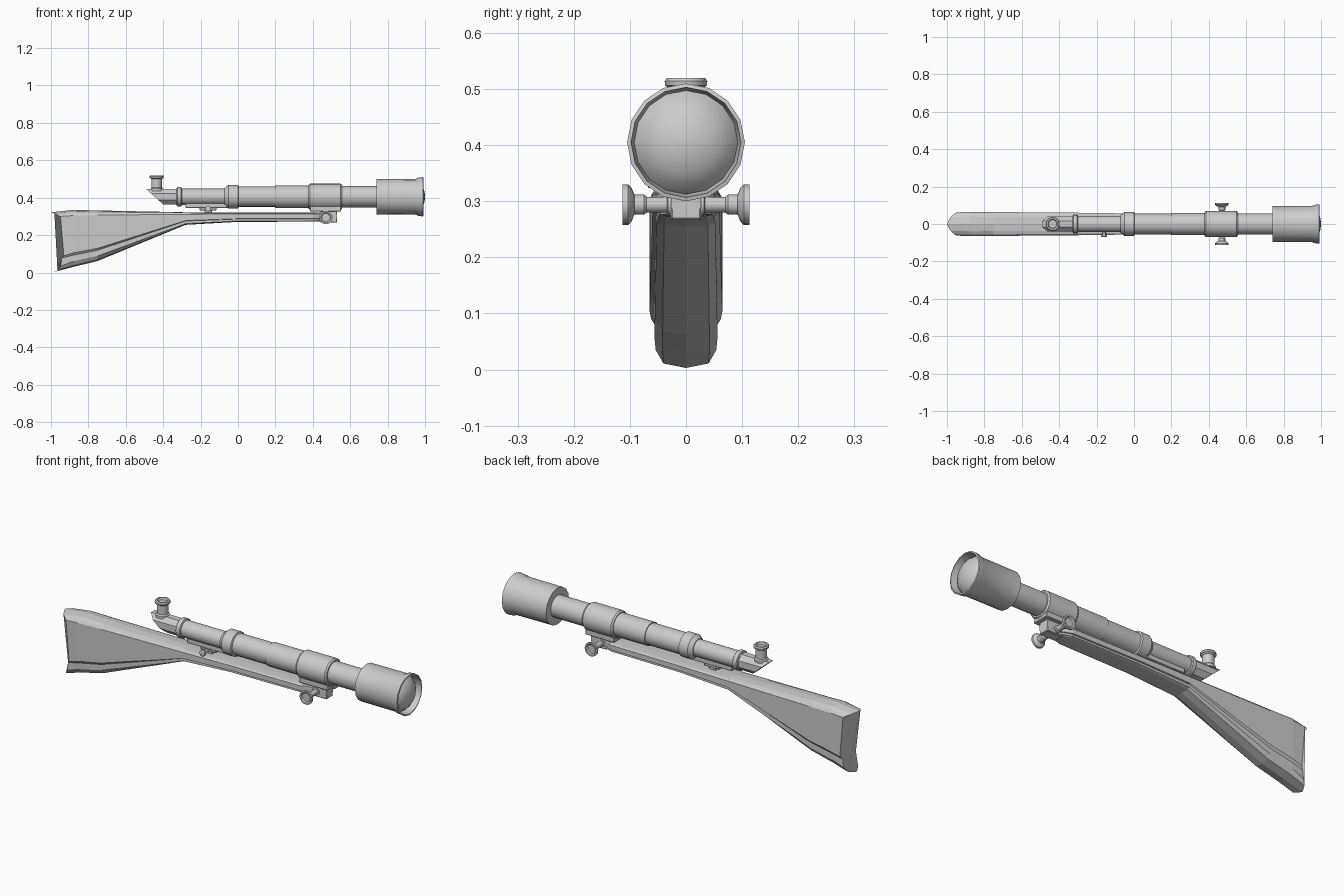
import bpy, bmesh
from math import cos, sin, pi, radians
from mathutils import Vector, Matrix

if "Cube" in bpy.data.objects:
    bpy.data.objects.remove(bpy.data.objects["Cube"])

SCOPE_Z = 0.405


def finish(name, bm, smooth=True):
    bmesh.ops.recalc_face_normals(bm, faces=bm.faces)
    me = bpy.data.meshes.new(name)
    bm.to_mesh(me)
    bm.free()
    ob = bpy.data.objects.new(name, me)
    bpy.context.collection.objects.link(ob)
    if smooth:
        bpy.ops.object.select_all(action='DESELECT')
        ob.select_set(True)
        bpy.context.view_layer.objects.active = ob
        bpy.ops.object.shade_smooth_by_angle(angle=radians(30))
    return ob


def loft(bm, rings, caps=True):
    rows = [[bm.verts.new(p) for p in ring] for ring in rings]
    n = len(rows[0])
    for a, b in zip(rows, rows[1:]):
        for i in range(n):
            j = (i + 1) % n
            bm.faces.new((a[i], a[j], b[j], b[i]))
    if caps:
        bm.faces.new(rows[0])
        bm.faces.new(rows[-1])


def lathe(name, profile, origin, axis=(1, 0, 0), n=16):
    """Turn (distance along axis, radius) pairs about an axis."""
    a = Vector(axis)
    u = Vector((0, 0, 1)) if abs(a.z) < 0.5 else Vector((1, 0, 0))
    v = a.cross(u)
    o = Vector(origin)
    bm = bmesh.new()
    loft(bm, [[o + a * d + u * r * cos(2 * pi * i / n) + v * r * sin(2 * pi * i / n)
               for i in range(n)] for d, r in profile])
    return finish(name, bm)


def box(name, x0, x1, y, z0, z1):
    bm = bmesh.new()
    bmesh.ops.create_cube(bm, size=1, matrix=Matrix.Translation(
        ((x0 + x1) / 2, 0, (z0 + z1) / 2)) @ Matrix.Diagonal((x1 - x0, 2 * y, z1 - z0, 1)))
    bmesh.ops.bevel(bm, geom=bm.edges[:], offset=0.003, segments=1, affect='EDGES')
    return finish(name, bm, False)


# Stock: sections of x, top, raised panel top, panel bottom, bottom, half width
sections = [
    (-1.00, 0.322, 0.300, 0.090, 0.003, 0.062),
    (-0.88, 0.335, 0.305, 0.105, 0.030, 0.065),
    (-0.75, 0.332, 0.307, 0.130, 0.062, 0.064),
    (-0.28, 0.322, 0.311, 0.278, 0.255, 0.060),
    (0.00, 0.320, 0.313, 0.288, 0.271, 0.056),
    (0.40, 0.320, 0.313, 0.288, 0.272, 0.052),
    (0.46, 0.322, 0.314, 0.288, 0.272, 0.028),
    (0.53, 0.322, 0.314, 0.288, 0.272, 0.027)]
rings = []
for k, (x, t, pt, pb, b, w) in enumerate(sections):
    h = t - b
    half = [(0, t), (0.6 * w, t - 0.02 * h), (0.87 * w, t - 0.05 * h), (w, pt), (w, pb),
            (0.87 * w, pb - 0.04 * h), (0.87 * w, b + 0.1 * h), (0.65 * w, b + 0.025 * h), (0, b)]
    pts = half + [(-y, z) for y, z in half[-2:0:-1]]
    # Butt end is hollowed along z and rounded across y
    rings.append([(x if k else -1 + 0.045 * (y / w) ** 2 + 0.025 * (1 - ((z - 0.13) / 0.195) ** 2), y, z)
                  for y, z in pts])
bm = bmesh.new()
loft(bm, rings)
finish("stock", bm, False)

# Scope tube with its collars
c = (0, 0, SCOPE_Z)
lathe("rear_tube", [(-0.33, 0.043), (-0.05, 0.043)], c)
lathe("rear_collar", [(-0.328, 0.046), (-0.324, 0.051), (-0.304, 0.051), (-0.30, 0.046)], c)
lathe("middle_collar", [(-0.072, 0.047), (-0.052, 0.063), (0, 0.063), (0.004, 0.055)], c)
lathe("middle_tube", [(0, 0.055), (0.21, 0.055)], c)
lathe("wide_tube", [(0.198, 0.06), (0.39, 0.06)], c)
lathe("mount_ring", [(0.378, 0.064), (0.386, 0.07), (0.548, 0.07), (0.556, 0.064)], c)
lathe("front_tube", [(0.55, 0.057), (0.75, 0.057)], c)
lathe("objective_hood", [(0.741, 0.06), (0.741, 0.095), (0.95, 0.096), (0.963, 0.102), (0.99, 0.105),
                         (0.992, 0.098), (0.95, 0.092)], c)
lathe("front_lens", [(0.945, 0.093), (0.952, 0.093), (0.972, 0.078), (0.988, 0.055),
                     (0.997, 0.028), (1.0, 0.004)], c)

# Angled eyepiece housing, cut on a slope at the rear
bm = bmesh.new()
angles = [pi / 8 + i * pi / 4 for i in range(8)]
loft(bm, [[((-0.445 - 1.1 * 0.045 * sin(a)) if rear else -0.31,
            0.042 * cos(a), SCOPE_Z + 0.044 * sin(a)) for a in angles] for rear in (1, 0)])
finish("eyepiece_housing", bm, False)
lathe("eyepiece_cup", [(0.435, 0.034), (0.448, 0.034), (0.454, 0.028), (0.5, 0.028), (0.506, 0.037),
                       (0.514, 0.038), (0.52, 0.034), (0.52, 0.026), (0.51, 0.022)],
      (-0.435, 0, 0), (0, 0, 1))

# Mount foot and rear rail
box("mount_saddle", 0.385, 0.55, 0.045, 0.325, 0.38)
box("mount_foot", 0.44, 0.53, 0.027, 0.267, 0.345)
box("rear_rail", -0.28, 0.0, 0.022, 0.345, 0.38)
box("rear_foot", -0.205, -0.115, 0.018, 0.332, 0.35)
box("rear_post", -0.18, -0.14, 0.014, 0.31, 0.34)

# Clamp knobs on both sides
for side, label in ((1, "left"), (-1, "right")):
    lathe("clamp_knob_" + label, [(0.02, 0.02), (0.032, 0.02), (0.034, 0.014), (0.07, 0.014),
                                  (0.075, 0.018), (0.092, 0.018), (0.097, 0.03), (0.103, 0.036),
                                  (0.113, 0.036), (0.113, 0.028), (0.108, 0.022)],
          (0.47, 0, 0.294), (0, side, 0))
lathe("rear_screw", [(0.01, 0.009), (0.055, 0.009), (0.057, 0.016), (0.067, 0.016), (0.069, 0.012)],
      (-0.16, 0, 0.34), (0, -1, 0), 12)
